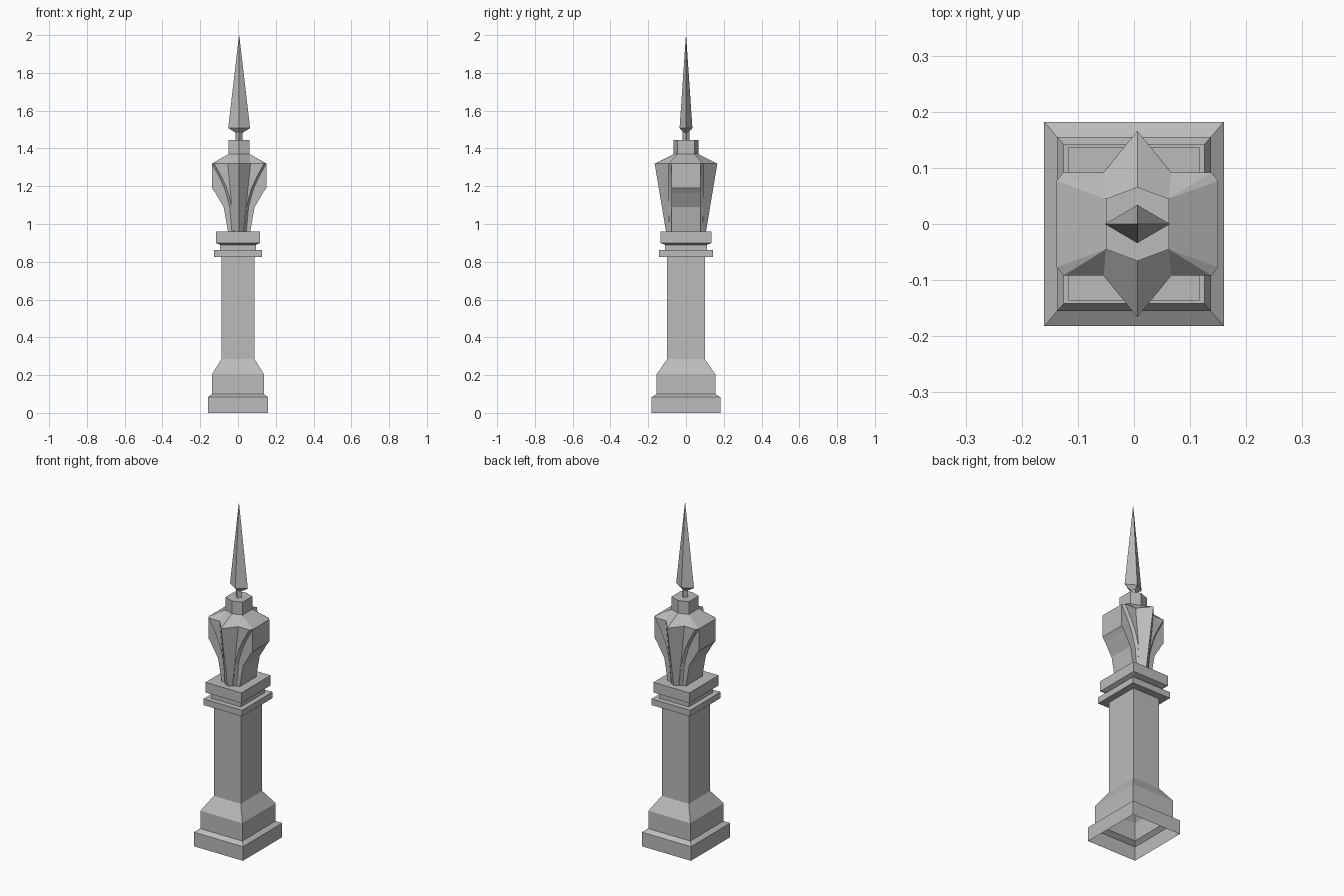
import bpy

if "Cube" in bpy.data.objects:
    bpy.data.objects.remove(bpy.data.objects["Cube"])

stone = bpy.data.materials.new("grey stone")
stone.diffuse_color = (0.5, 0.5, 0.5, 1)
stone.use_nodes = True
stone.node_tree.nodes["Principled BSDF"].inputs["Base Color"].default_value = stone.diffuse_color

CX = 0.006  # the head sits slightly off the column axis


def make(name, verts, faces):
    me = bpy.data.meshes.new(name)
    me.from_pydata(verts, [], faces)
    me.materials.append(stone)
    ob = bpy.data.objects.new(name, me)
    bpy.context.collection.objects.link(ob)
    return ob


def loft(name, rings, bottom=True, top=True):
    """Skin equal-length counter-clockwise rings from bottom to top."""
    n = len(rings[0])
    verts = [p for r in rings for p in r]
    faces = [(k * n + i, k * n + (i + 1) % n, (k + 1) * n + (i + 1) % n, (k + 1) * n + i)
             for k in range(len(rings) - 1) for i in range(n)]
    if bottom:
        faces.append(tuple(reversed(range(n))))
    if top:
        faces.append(tuple(range(len(verts) - n, len(verts))))
    return make(name, verts, faces)


def rect(hx, hy, z):
    return [(-hx, -hy, z), (hx, -hy, z), (hx, hy, z), (-hx, hy, z)]


def hexagon(w, y, tip, z):
    pts = [(0, -tip), (w, -y), (w, y), (0, tip), (-w, y), (-w, -y)]
    return [(CX + a, b, z) for a, b in pts]


def diamond(hx, hy, z):
    return [(CX, -hy, z), (CX + hx, 0, z), (CX, hy, z), (CX - hx, 0, z)]


# stepped base, open underneath, running up into the shaft
loft("base_and_shaft", [rect(*p) for p in [
    (.16, .182, 0), (.16, .182, .083), (.137, .155, .10), (.137, .155, .205),
    (.088, .10, .285), (.088, .10, .83)]], bottom=False)

# capital: lower slab, neck and upper slab
loft("capital", [rect(*p) for p in [
    (.126, .142, .826), (.126, .142, .862), (.096, .11, .862), (.096, .11, .89),
    (.117, .136, .90), (.117, .136, .96)]])

# side brackets: outer profile, and a raised panel with a bevelled edge
wing = []
for z, outer, panel in [(.955, .058, .038), (1.09, .082, .05), (1.14, .112, .063),
                        (1.165, .126, .07), (1.19, .144, .078), (1.25, .144, .105),
                        (1.32, .144, .1439)]:
    half = [(panel - .012, -.092), (panel, -.077), (outer, -.077),
            (outer, .077), (panel, .077), (panel - .012, .092)]
    wing.append([(CX + x, y, z) for x, y in half + [(-x, -y) for x, y in half]])
loft("side_brackets", wing)

# pointed ribs on front and back
loft("pointed_ribs", [hexagon(.029, .088, .105, .955), hexagon(.06, .0925, .166, 1.32)])

# sloping roof from the star-shaped outline to the hexagonal collar
quarter = [(0, -.166), (.06, -.092), (.132, -.092), (.144, -.077)]
right = quarter + [(x, -y) for x, y in reversed(quarter[1:])]
outline = right + [(-x, -y) for x, y in right]
outline = [(CX + x, y, 1.32) for x, y in outline]
# 14 outline points: 0 and 7 are the tips; the hexagon follows from 14
faces = []
for s in (0, 1):
    o, h = 7 * s, 14 + 3 * s
    h3 = 14 + (3 * s + 3) % 6
    o7 = (o + 7) % 14
    faces += [(o, o + 1, h + 1, h), (o + 1, o + 2, h + 1), (o + 2, o + 3, h + 1),
              (o + 3, o + 4, h + 2, h + 1), (o + 4, o + 5, h + 2),
              (o + 5, o + 6, h + 2), (o + 6, o7, h3, h + 2)]
make("head_roof", outline + hexagon(.056, .045, .066, 1.37), faces)

# collar, stem and spire
loft("collar", [hexagon(.056, .045, .066, 1.37), hexagon(.056, .045, .066, 1.445)])
loft("spire_stem", [diamond(.018, .018, 1.44), diamond(.018, .018, 1.495)])
loft("spire", [diamond(.018, .012, 1.483), diamond(.058, .034, 1.508),
               diamond(.0005, .0005, 2.0)])
